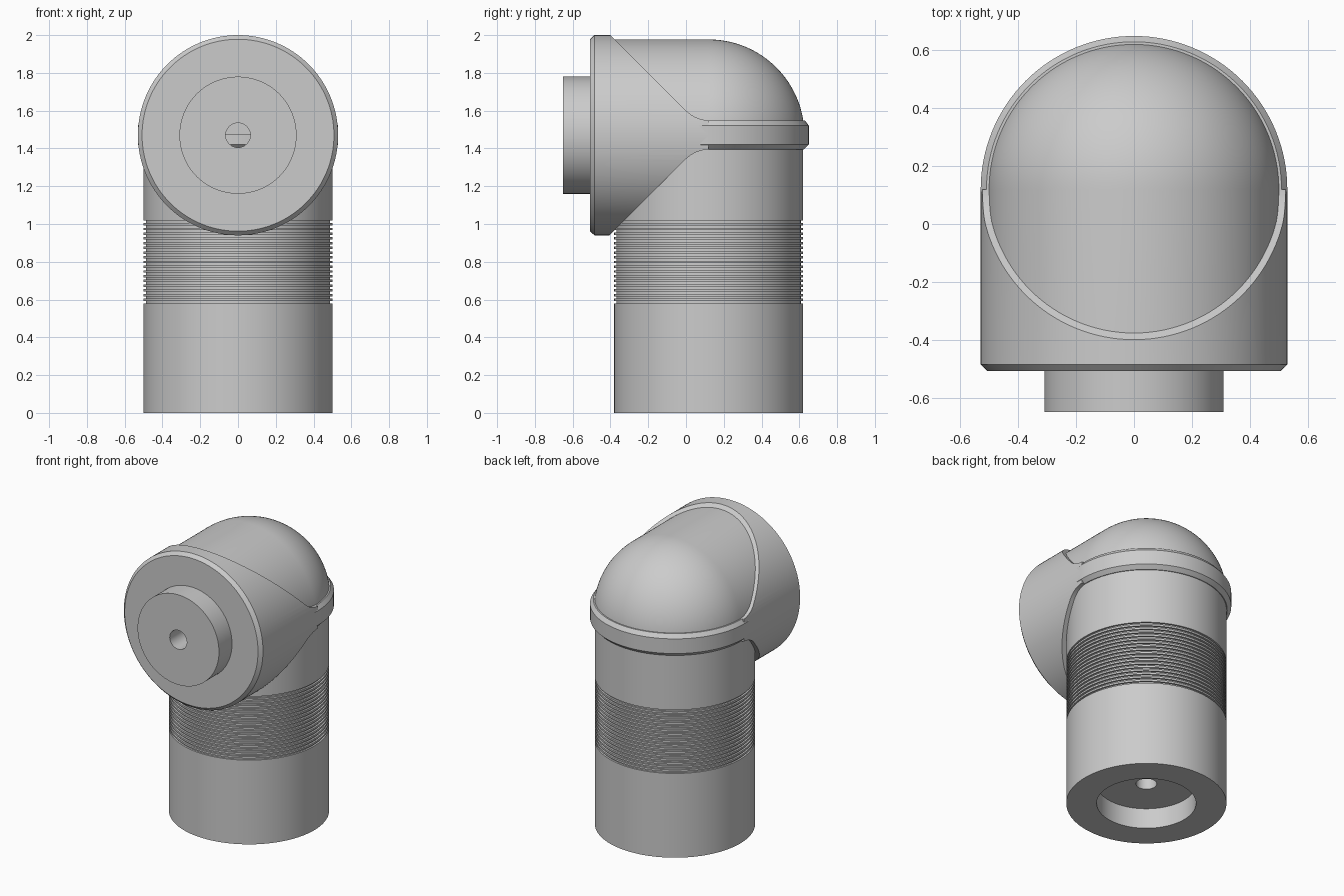
import bpy, bmesh
from math import sin, cos, pi, radians
from mathutils import Matrix, Vector

if "Cube" in bpy.data.objects:
    bpy.data.objects.remove(bpy.data.objects["Cube"])

CY, CZ = 0.12, 1.47        # elbow centre
R_TUBE, R_DOME, R_COLLAR = 0.5, 0.507, 0.53
R_PLUG, R_HOLE = 0.31, 0.065

grey = bpy.data.materials.new("plain grey")
grey.use_nodes = True
grey.diffuse_color = (0.6, 0.6, 0.6, 1)
grey.node_tree.nodes["Principled BSDF"].inputs["Base Color"].default_value = (0.6, 0.6, 0.6, 1)


def make_object(name, bm):
    bmesh.ops.recalc_face_normals(bm, faces=bm.faces)
    mesh = bpy.data.meshes.new(name)
    bm.to_mesh(mesh)
    bm.free()
    mesh.materials.append(grey)
    obj = bpy.data.objects.new(name, mesh)
    bpy.context.collection.objects.link(obj)
    return obj


def activate(obj):
    bpy.ops.object.select_all(action='DESELECT')
    obj.select_set(True)
    bpy.context.view_layer.objects.active = obj


def smooth(obj):
    activate(obj)
    bpy.ops.object.shade_smooth_by_angle(angle=radians(25))


def lathe(profile, matrix, steps=128):
    """Spin (radius, height) points about z, then place the result."""
    bm = bmesh.new()
    verts = [bm.verts.new((r, 0, h)) for r, h in profile]
    edges = [bm.edges.new(pair) for pair in zip(verts, verts[1:])]
    bmesh.ops.spin(bm, geom=verts + edges, cent=(0, 0, 0), axis=(0, 0, 1),
                   angle=2 * pi, steps=steps)
    bmesh.ops.remove_doubles(bm, verts=bm.verts, dist=1e-5)
    bmesh.ops.transform(bm, matrix=matrix, verts=bm.verts)
    return bm


UPRIGHT = Matrix.Translation((0, CY, 0))
LYING = Matrix.Translation((0, 0, CZ)) @ Matrix.Rotation(-pi / 2, 4, 'X')

# Upright tube: socket underneath, grooved band in the middle
RIBS, BAND_LOW, BAND_HIGH, GROOVE = 18, 0.58, 1.03, 0.012
pitch = (BAND_HIGH - BAND_LOW) / RIBS
tube = [(0, 1.3), (R_HOLE, 1.3), (R_HOLE, 0.14), (R_PLUG, 0.14), (R_PLUG, 0), (R_TUBE, 0)]
for i in range(RIBS):
    z = BAND_LOW + i * pitch
    inner = R_TUBE - GROOVE
    tube += [(R_TUBE, z), (inner, z), (inner, z + pitch / 2), (R_TUBE, z + pitch / 2)]
tube += [(R_TUBE, BAND_HIGH), (R_TUBE, CZ), (0, CZ)]
smooth(make_object("lower_tube", lathe(tube, UPRIGHT)))

# Rounded elbow top: lying half cylinder ending in a quarter sphere
dome = [(0, -0.45), (R_DOME, -0.45)]
for i in range(33):
    a = i / 32 * pi / 2
    dome.append((R_DOME * cos(a) if i < 32 else 0, CY + R_DOME * sin(a)))
bm = lathe(dome, LYING)
bmesh.ops.bisect_plane(bm, geom=bm.verts[:] + bm.edges[:] + bm.faces[:],
                       plane_co=(0, 0, CZ), plane_no=(0, 0, 1), clear_inner=True)
smooth(make_object("elbow_dome", bm))

# Chamfered ring around the back of the elbow
LOW, HIGH = 1.395, 1.548
ring = [(0, LOW), (0.505, LOW), (R_COLLAR, LOW + 0.025), (R_COLLAR, HIGH - 0.027),
        (0.51, HIGH), (0, HIGH)]
smooth(make_object("elbow_ring", lathe(ring, UPRIGHT)))

# Front collar with its plug and bore
collar = [(0, -0.37), (R_HOLE, -0.37), (R_HOLE, -0.65), (R_PLUG, -0.65), (R_PLUG, -0.508),
          (0.508, -0.508), (R_COLLAR, -0.485), (R_COLLAR, CY), (0, CY)]
front_collar = make_object("front_collar", lathe(collar, LYING))


# Wedge outline that trims the collar on both diagonals
def fillet(corner, side, reach=0.08):
    """Rounded bend from a 45 degree line into a level one."""
    c = Vector(corner)
    a = c + Vector((-1, side)).normalized() * reach
    b = c + Vector((reach, 0))
    return [a * (1 - t) ** 2 + c * 2 * t * (1 - t) + b * t * t for t in [i / 8 for i in range(9)]]


upper = fillet((0.052, HIGH), 1)
lower = fillet((0.05, LOW), -1)
outline = [(-0.8, 2.1), (-0.5, 2.1), *upper, (0.9, HIGH), (0.9, LOW),
           *reversed(lower), (-0.5, 0.845), (-0.8, 0.845)]
bm = bmesh.new()
face = bm.faces.new([bm.verts.new((-0.8, y, z)) for y, z in outline])
moved = bmesh.ops.extrude_face_region(bm, geom=[face])["geom"]
bmesh.ops.translate(bm, vec=(1.6, 0, 0),
                    verts=[v for v in moved if isinstance(v, bmesh.types.BMVert)])
wedge = make_object("collar_cutter", bm)
wedge.hide_render = True

trim = front_collar.modifiers.new("trim", 'BOOLEAN')
trim.operation, trim.solver, trim.object = 'INTERSECT', 'EXACT', wedge
activate(front_collar)
bpy.ops.object.modifier_apply(modifier=trim.name)
bpy.data.objects.remove(wedge)
smooth(front_collar)
